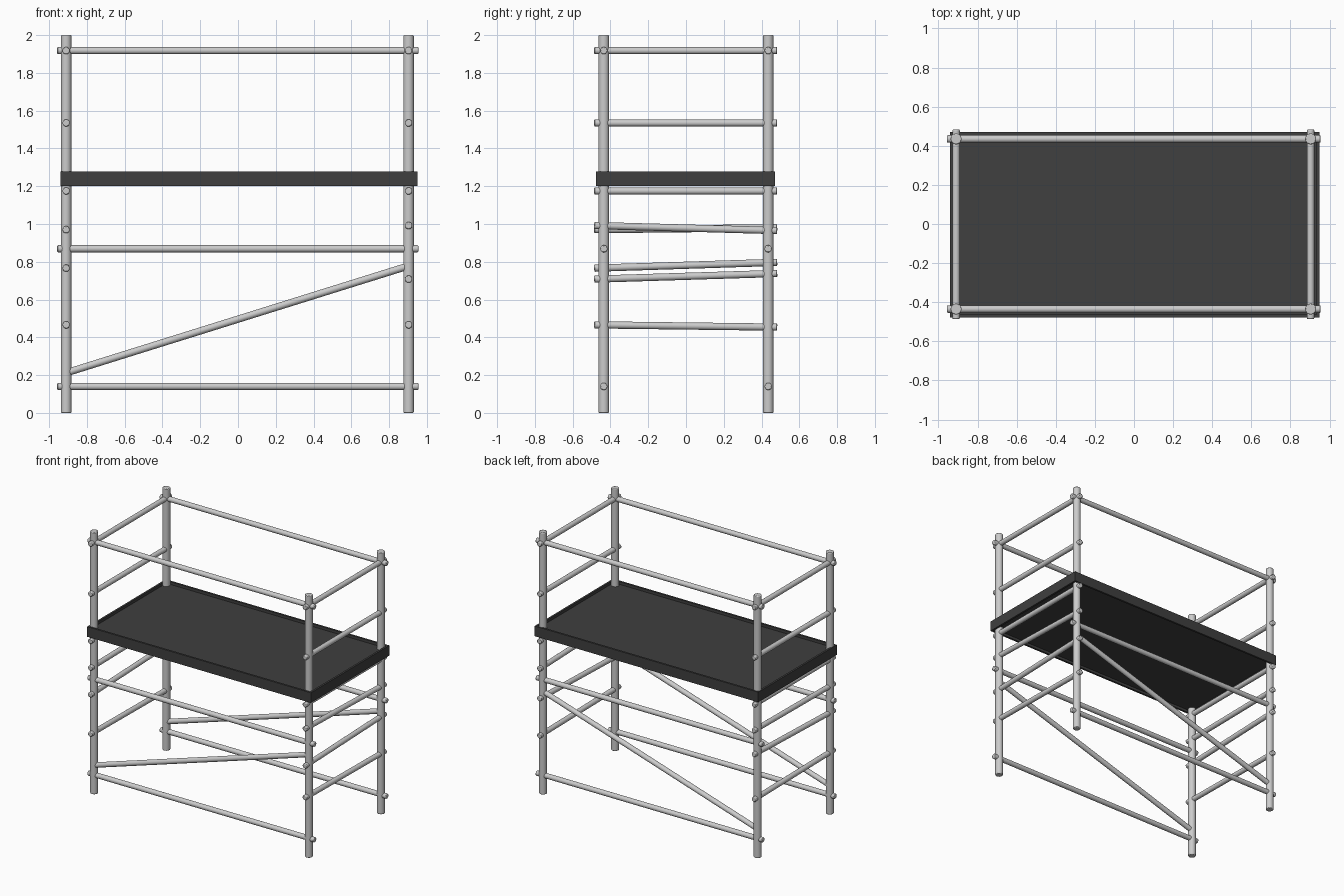
import bpy
from mathutils import Vector

if "Cube" in bpy.data.objects:
    bpy.data.objects.remove(bpy.data.objects["Cube"])

PX0, PX1 = -0.91, 0.903   # post centres in x
PY = 0.435                # post centres in +-y


def tube(name, a, b, r, bevel=0.005):
    """Round tube between two points, with softened end edges."""
    a, b = Vector(a), Vector(b)
    d = b - a
    bpy.ops.mesh.primitive_cylinder_add(vertices=24, radius=r, depth=d.length,
                                        location=(a + b) / 2)
    o = bpy.context.object
    o.name = name
    o.rotation_euler = d.to_track_quat('Z', 'Y').to_euler()
    m = o.modifiers.new("soft_ends", 'BEVEL')
    m.width, m.segments = bevel, 2
    m.limit_method, m.angle_limit = 'ANGLE', 1.0
    bpy.ops.object.shade_smooth_by_angle()
    return o


dark = bpy.data.materials.new("dark_board")
dark.diffuse_color = (0.05, 0.05, 0.05, 1)
dark.use_nodes = True
dark.node_tree.nodes["Principled BSDF"].inputs["Base Color"].default_value = dark.diffuse_color


def board(name, lo, hi):
    """Dark box from its lowest to its highest corner."""
    lo, hi = Vector(lo), Vector(hi)
    bpy.ops.mesh.primitive_cube_add(size=1, location=(lo + hi) / 2)
    o = bpy.context.object
    o.name = name
    o.scale = hi - lo
    bpy.ops.object.transform_apply(location=False, rotation=False, scale=True)
    o.data.materials.append(dark)


# Upright posts
for x, xn in ((PX0, "left"), (PX1, "right")):
    for y, yn in ((-PY, "front"), (PY, "back")):
        tube(f"post_{yn}_{xn}", (x, y, 0), (x, y, 2), 0.028)

# Long rails and diagonal braces, front and back
for y, yn in ((-PY, "front"), (PY, "back")):
    for z, zn in ((0.14, "bottom"), (0.869, "middle"), (1.918, "top")):
        tube(f"long_rail_{zn}_{yn}", (-0.957, y, z), (0.955, y, z), 0.019)
    tube(f"diagonal_brace_{yn}", (PX0, y, 0.212), (PX1, y, 0.778), 0.019)

# End rails as (front height, back height); the lower rungs are slightly crooked
level = [(1.918, 1.918), (1.535, 1.535), (1.175, 1.175), (0.466, 0.454)]
rungs = {
    "left": (PX0, level + [(0.97, 0.98), (0.766, 0.797)]),
    "right": (PX1, level + [(0.992, 0.965), (0.708, 0.738)]),
}
for side, (x, rails) in rungs.items():
    for i, (zf, zb) in enumerate(rails):
        tube(f"end_rail_{side}_{i + 1}", (x, -0.486, zf), (x, 0.483, zb), 0.019)

# Platform floor and surrounding toe boards
X0, X1, Y0, Y1 = -0.94, 0.949, -0.477, 0.471
Z0, Z1, T = 1.2, 1.277, 0.015
board("platform_floor", (X0 + T, Y0 + T, 1.22), (X1 - T, Y1 - T, 1.256))
board("toe_board_front", (X0, Y0, Z0), (X1, Y0 + T, Z1))
board("toe_board_back", (X0, Y1 - T, Z0), (X1, Y1, Z1))
board("toe_board_left", (X0, Y0 + T, Z0), (X0 + T, Y1 - T, Z1))
board("toe_board_right", (X1 - T, Y0 + T, Z0), (X1, Y1 - T, Z1))
